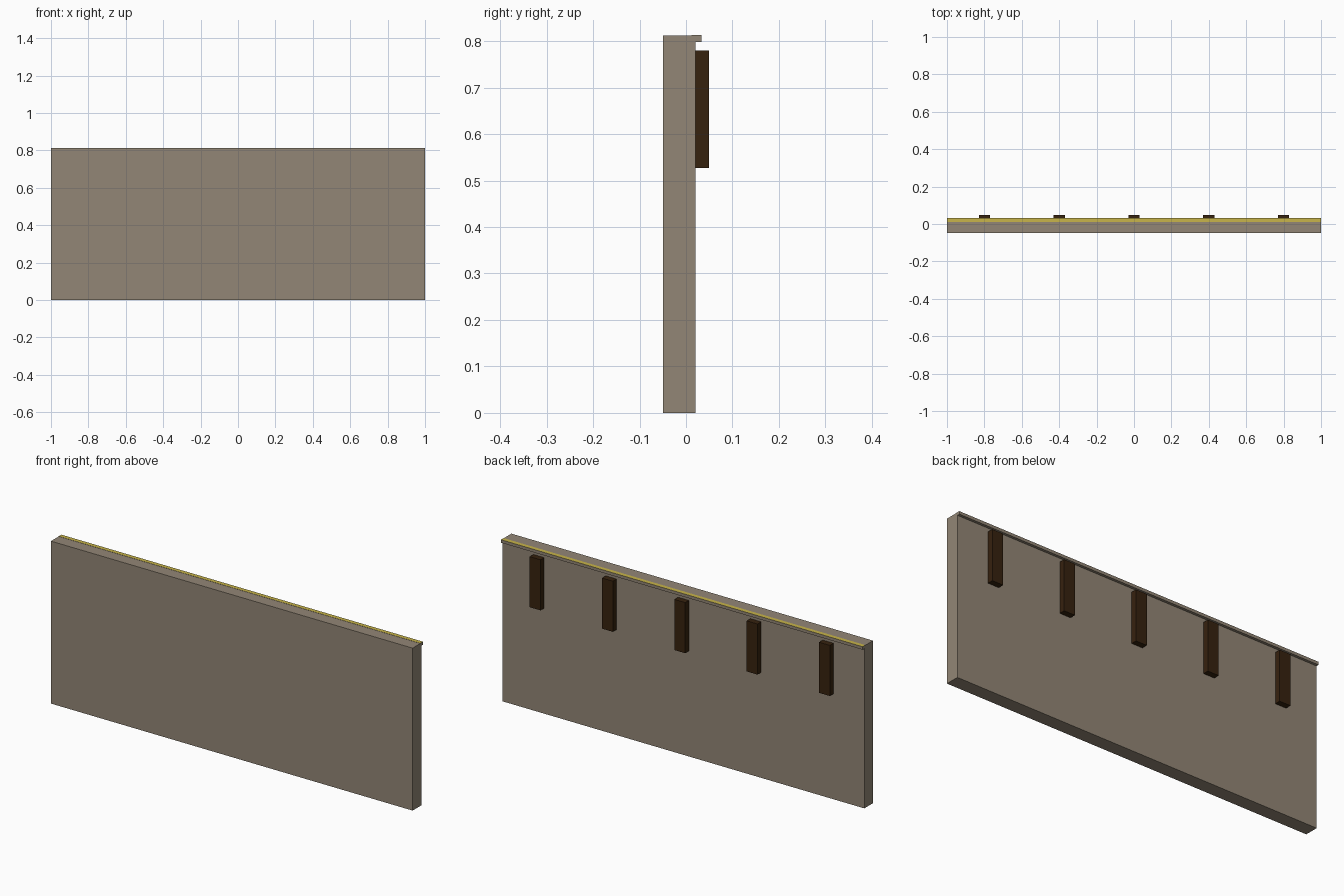
import bpy

cube = bpy.data.objects.get("Cube")
if cube:
    bpy.data.objects.remove(cube, do_unlink=True)


def material(name, rgb):
    m = bpy.data.materials.new(name)
    m.use_nodes = True
    m.diffuse_color = (*rgb, 1)
    m.node_tree.nodes["Principled BSDF"].inputs["Base Color"].default_value = (*rgb, 1)
    return m


def box(name, low, high, *mats):
    bpy.ops.mesh.primitive_cube_add(
        size=1, location=[(a + b) / 2 for a, b in zip(low, high)])
    ob = bpy.context.object
    ob.name = name
    ob.scale = [b - a for a, b in zip(low, high)]
    bpy.ops.object.transform_apply(location=False, rotation=False, scale=True)
    for m in mats:
        ob.data.materials.append(m)
    return ob


stone = material("warm grey", (0.29, 0.24, 0.18))
yellow = material("mustard yellow", (0.58, 0.46, 0.07))
wood = material("dark brown", (0.037, 0.016, 0.0045))

# Main slab
box("wall_panel", (-1, -0.049, 0), (1, 0.02, 0.812), stone)

# Overhanging lip along the back, with a yellow top
lip = box("top_lip", (-1, 0.012, 0.798), (1, 0.033, 0.813), stone, yellow)
for face in lip.data.polygons:
    face.material_index = int(face.normal.z > 0.5)

# Row of wooden brackets under the lip
for i in range(5):
    x = -0.8 + 0.4 * i
    box(f"bracket_{i + 1}", (x - 0.03, 0.019, 0.527), (x + 0.03, 0.049, 0.78), wood)
